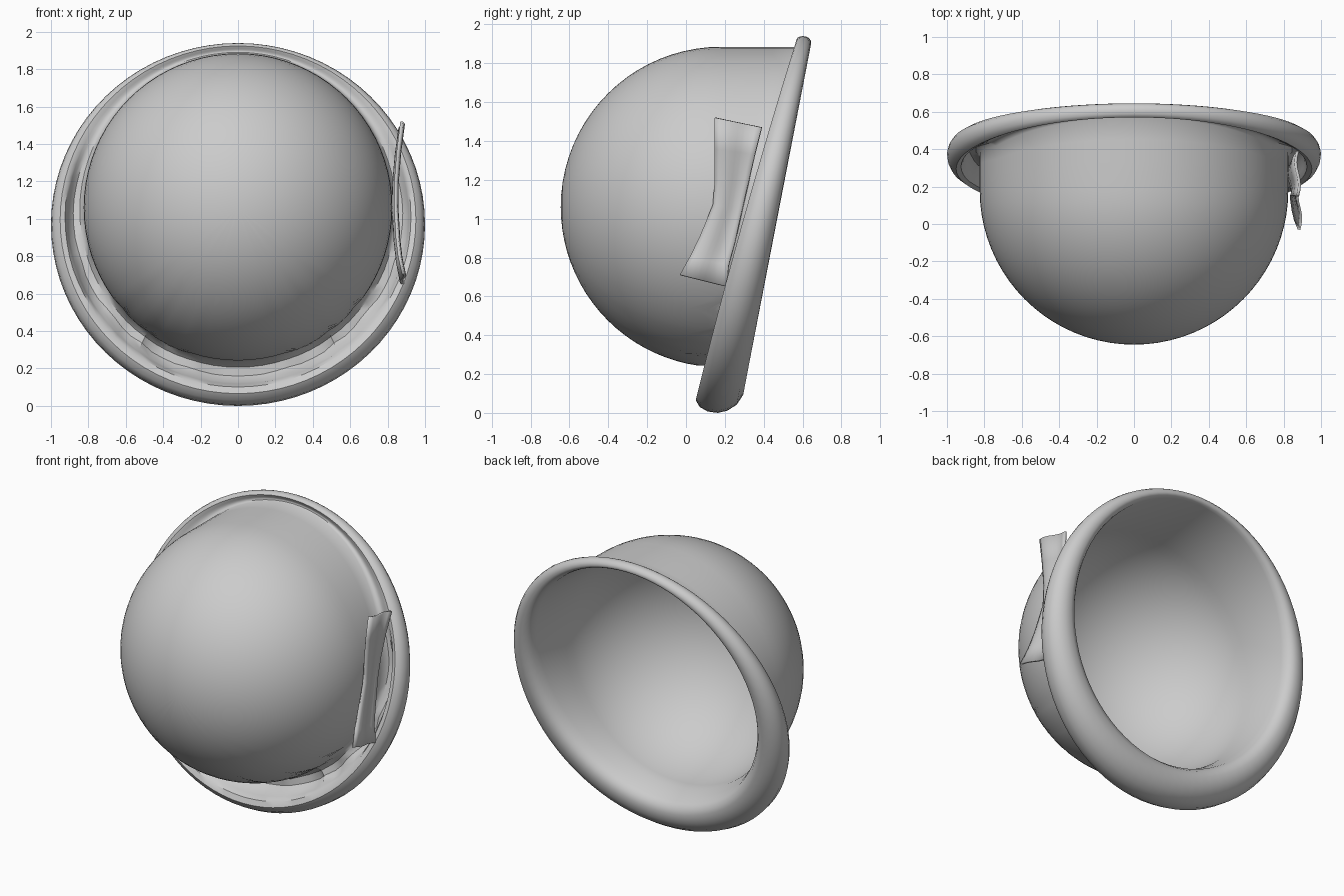
import bpy, bmesh, math

if "Cube" in bpy.data.objects:
    bpy.data.objects.remove(bpy.data.objects["Cube"])

SEG = 80
CY, CZ = 0.18, 1.06          # crown sphere centre
R_OUT, R_IN = 0.825, 0.795   # crown outside / lining radius

# Brim section: (u, v); u = crown to outer edge, v = front lip to back
ROLL = [(-0.02, 0.6), (0.06, 0.82), (0.18, 0.95), (0.36, 1.0), (0.6, 0.96), (0.82, 0.83),
        (0.95, 0.64), (1.0, 0.45), (0.97, 0.24), (0.87, 0.08), (0.72, 0.0)]
GROOVE_OPEN = [(0.57, 0.06), (0.5, 0.22), (0.46, 0.42), (0.32, 0.58), (0.12, 0.58), (0.0, 0.45)]
GROOVE_SHUT = [(0.6, 0.04), (0.47, 0.1), (0.34, 0.15), (0.22, 0.17), (0.1, 0.14), (0.0, 0.0)]
BRIDGES = [16, 37, 43, 49, 55, 74]   # puckers across the groove, degrees from the bottom


def mix(a, b, k):
    return a + (b - a) * k


def groove_depth(phi):
    d = abs(math.degrees(phi) - 180)
    fade = max(0.0, min(1.0, (118 - d) / 25))
    pucker = max(math.exp(-((d - b) / 2.2) ** 2) for b in BRIDGES)
    return fade * (1 - 0.6 * pucker)


def section(phi):
    """Full hat section at one angle: lining, rolled brim, groove, crown."""
    s, c = math.sin(phi), math.cos(phi)
    t = (1 - c) / 2
    y0 = 0.57 - 0.58 * t + 0.06 * t * t
    y1 = 0.645 - 0.34 * t
    g = groove_depth(phi)
    pts = []

    def dome(r, a):
        return (r * math.sin(a) * s, CY - r * math.cos(a), CZ + r * math.sin(a) * c)

    def brim(u, v):
        x = mix(R_OUT * s, s, u)
        z = mix(CZ + R_OUT * c, 0.97 + 0.97 * c, u)
        return (x, mix(y0, y1, v), z)

    n = 20
    for i in range(1, n + 1):
        pts.append(dome(R_IN, i / n * math.radians(88)))
    for u, v in ROLL:
        pts.append(brim(u, v))
    for (ua, va), (ub, vb) in zip(GROOVE_SHUT, GROOVE_OPEN):
        pts.append(brim(mix(ua, ub, g), mix(va, vb, g)))
    # straight crown wall between brim and dome, flaring where the brim rises
    y_end = pts[-1][1]
    a_end = math.radians(90 if y_end > CY else 82)
    y_start = CY - R_OUT * math.cos(a_end)
    for k in (0.3, 0.6):
        x, _, z = dome(R_OUT, a_end)
        pts.append((x, mix(y_end, y_start, k), z))
    for i in range(n, 0, -1):
        pts.append(dome(R_OUT, i / n * a_end))
    return pts


def make_object(name, bm):
    bmesh.ops.recalc_face_normals(bm, faces=bm.faces)
    me = bpy.data.meshes.new(name)
    bm.to_mesh(me)
    bm.free()
    ob = bpy.data.objects.new(name, me)
    bpy.context.collection.objects.link(ob)
    bpy.context.view_layer.objects.active = ob
    for o in bpy.context.selected_objects:
        o.select_set(False)
    ob.select_set(True)
    bpy.ops.object.shade_smooth_by_angle(angle=math.radians(40))
    return ob


# Hat body: crown, lining and rolled brim in one skin
bm = bmesh.new()
rings = [[bm.verts.new(p) for p in section(2 * math.pi * i / SEG)] for i in range(SEG)]
inner = bm.verts.new((0, CY - R_IN, CZ))
outer = bm.verts.new((0, CY - R_OUT, CZ))
for i in range(SEG):
    a, b = rings[i], rings[(i + 1) % SEG]
    bm.faces.new((inner, a[0], b[0]))
    bm.faces.new((outer, b[-1], a[-1]))
    for j in range(len(a) - 1):
        bm.faces.new((a[j], a[j + 1], b[j + 1], b[j]))
make_object("hat_crown_and_brim", bm)

# Side ribbon: pinched strip, rows of (front y, front z, back y, back z, x)
ROWS = [(0.15, 1.52, 0.39, 1.47, 0.875), (0.15, 1.36, 0.355, 1.33, 0.855),
        (0.15, 1.20, 0.32, 1.18, 0.842), (0.14, 1.07, 0.29, 1.05, 0.84),
        (0.07, 0.90, 0.25, 0.87, 0.85), (0.02, 0.80, 0.22, 0.76, 0.862),
        (-0.03, 0.71, 0.21, 0.65, 0.882)]
bm = bmesh.new()
COLS = 9
grid = []
for ya, za, yb, zb, x in ROWS:
    row = []
    for j in range(COLS):
        k = j / (COLS - 1)
        fold = 0.01 * math.sin(k * 2 * math.pi)
        row.append(bm.verts.new((x + fold, mix(ya, yb, k), mix(za, zb, k))))
    grid.append(row)
for r0, r1 in zip(grid, grid[1:]):
    for j in range(COLS - 1):
        bm.faces.new((r0[j], r0[j + 1], r1[j + 1], r1[j]))
ribbon = make_object("side_ribbon", bm)
solid = ribbon.modifiers.new("thickness", 'SOLIDIFY')
solid.thickness = 0.015
solid.offset = 0
